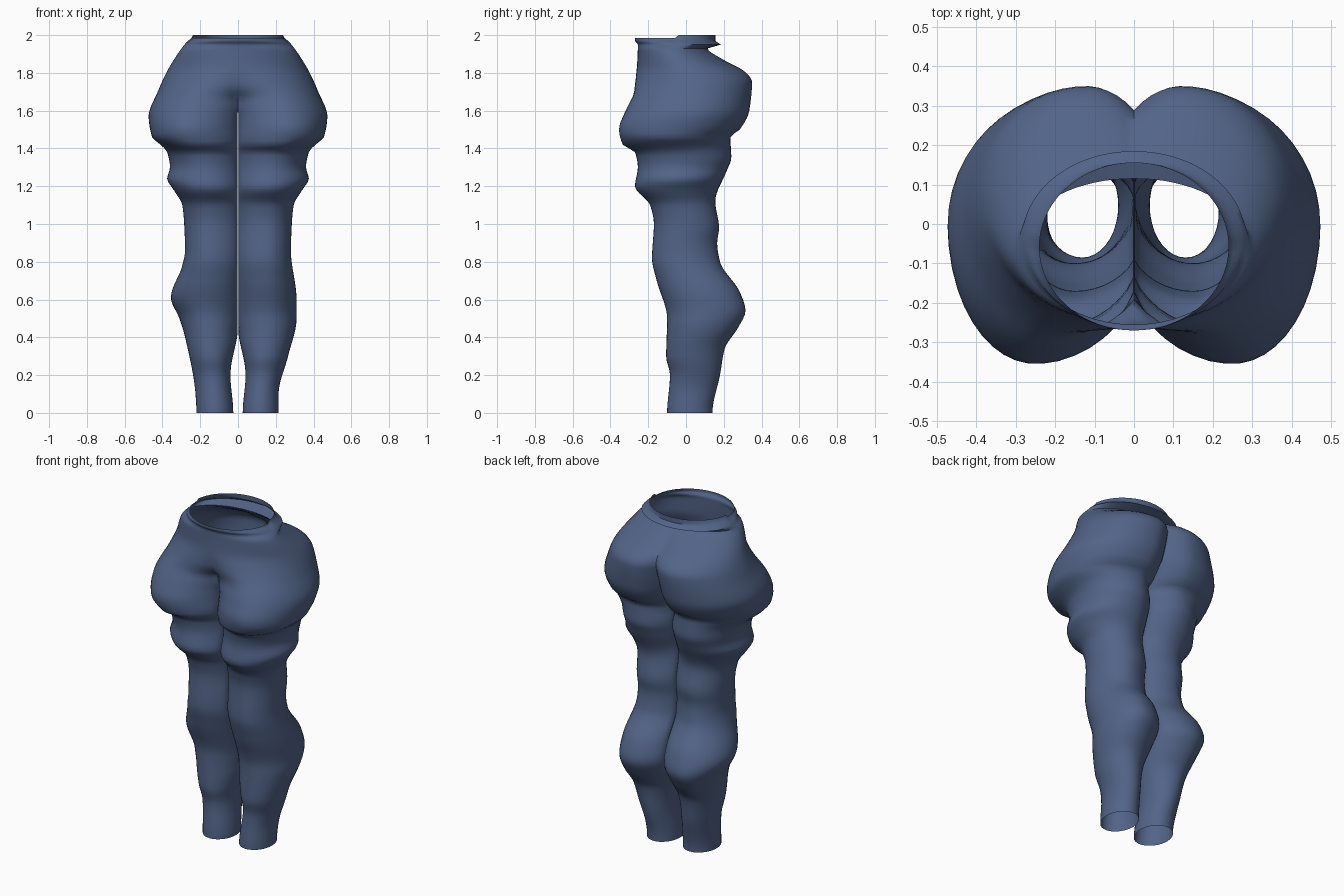
import bpy
import bmesh
import math

cube = bpy.data.objects.get("Cube")
if cube:
    bpy.data.objects.remove(cube)

# Outline curves: (height, offset) pairs in hundredths of a unit
OUTER_UPPER = [(86, 28), (100, 28.5), (110, 29.5), (118, 34), (124, 37.5), (130, 36),
               (138, 37.5), (142, 41), (146, 45.5), (157, 47.3), (170, 42.5), (180, 38),
               (190, 32), (196, 27.5), (200, 24)]
OUTER_LEFT = [(0, 21.5), (10, 21.5), (30, 26.5), (50, 31), (60, 31)] + OUTER_UPPER
OUTER_RIGHT = [(0, 22), (10, 22.5), (40, 28), (50, 31), (61, 35.5), (78, 29.5)] + OUTER_UPPER
FRONT = [(0, -10), (20, -8.5), (30, -10.5), (50, -10), (70, -15.5), (82, -18), (100, -17),
         (110, -19), (120, -27), (130, -25.5), (138, -27), (142, -33.5), (150, -35.5),
         (160, -32), (170, -27.5), (195, -25.5), (198, -27)]
BACK = [(0, 14), (20, 18), (34, 20.5), (45, 27.5), (54, 31.5), (64, 28.5), (80, 18),
        (90, 16.5), (98, 17.5), (112, 15.5), (128, 21.5), (135, 24), (146, 23.5),
        (150, 28.5), (160, 33.5), (175, 35), (180, 32), (188, 18), (193, 11.5),
        (195, 18.5), (197, 15.5), (200, 15.5)]

# Where each arc is deepest, and how far its inner side reaches
INNER_LEG = [(0, 2.5), (20, 4), (40, 0.5), (60, -3), (140, -3)]
INNER_FRONT = INNER_LEG + [(150, -3), (165, -8), (175, -28), (185, -32), (200, -24)]
INNER_BACK = INNER_LEG + [(160, -6), (175, -8), (188, -14), (194, -28), (200, -24)]
PEAK_FRONT = [(0, 12), (50, 15), (100, 15), (135, 19), (150, 25), (165, 22), (175, 10), (185, 0)]
PEAK_BACK = [(0, 12), (50, 17), (100, 14), (140, 16), (175, 12), (188, 8), (194, 0)]

ARC_STEPS = 18
WALL_STEPS = 4
CROTCH = 160


def sample(curve, height):
    """Smooth interpolation that never overshoots its control points."""
    if height >= curve[-1][0]:
        return curve[-1][1]
    slopes = [(b[1] - a[1]) / (b[0] - a[0]) for a, b in zip(curve, curve[1:])]

    def tangent(i):
        if i == 0 or i == len(slopes):
            return 0
        before, after = slopes[i - 1], slopes[i]
        return 2 * before * after / (before + after) if before * after > 0 else 0

    for i, (low, high) in enumerate(zip(curve, curve[1:])):
        if height <= high[0]:
            span = high[0] - low[0]
            t = (height - low[0]) / span
            blend = t * t * (3 - 2 * t)
            return (low[1] + (high[1] - low[1]) * blend
                    + span * tangent(i) * t * (1 - t) ** 2
                    - span * tangent(i + 1) * t * t * (1 - t))


def arc(height, outer, middle, depth_curve, peak_curve, inner_curve):
    """Half of a leg section, from the outer seam to the inner leg or centre line."""
    peak = sample(peak_curve, height)
    inner = sample(inner_curve, height)
    depth = sample(depth_curve, height) - middle
    end = math.pi if inner >= 0 else math.acos(-peak / (peak - inner))
    points = []
    for step in range(ARC_STEPS + 1):
        angle = end * step / ARC_STEPS
        reach = outer - peak if angle < math.pi / 2 else peak - inner
        points.append((max(0, peak + reach * math.cos(angle)),
                       middle + depth * math.sin(angle)))
    return points


def section(height, outer_curve):
    """Closed outline of one leg: front arc, inner wall, back arc."""
    outer = sample(outer_curve, height)
    middle = (sample(FRONT, height) + sample(BACK, height)) / 2
    front = arc(height, outer, middle, FRONT, PEAK_FRONT, INNER_FRONT)
    back = arc(height, outer, middle, BACK, PEAK_BACK, INNER_BACK)
    a, b = front[-1], back[-1]
    wall = [(a[0] + (b[0] - a[0]) * k / WALL_STEPS, a[1] + (b[1] - a[1]) * k / WALL_STEPS)
            for k in range(1, WALL_STEPS)]
    return front + wall + back[:0:-1]


def add_half(bm, side, outer_curve):
    """Loft one leg with its half of the hips, leaving the hips open at the centre."""
    heights = list(range(0, 190, 2)) + list(range(190, 201))
    rings = []
    for height in heights:
        ring = []
        for x, y in section(height, outer_curve):
            # the waistband dips slightly at the front
            dip = 1.5 * max(0, height - 195) / 5 if y < -5 else 0
            # thin gap between the legs below the crotch
            gap = 0.3 if height < CROTCH else 0
            ring.append(bm.verts.new((side * max(x, gap) / 100, y / 100, (height - dip) / 100)))
        rings.append(ring)
    count = len(rings[0])
    for height, low, high in zip(heights, rings, rings[1:]):
        for i in range(count):
            if height >= CROTCH and ARC_STEPS <= i < ARC_STEPS + WALL_STEPS:
                continue
            j = (i + 1) % count
            quad = [low[i], low[j], high[j], high[i]]
            bm.faces.new(quad if side < 0 else quad[::-1])


# Cloth colour
cloth = bpy.data.materials.new("denim blue")
cloth.use_nodes = True
colour = (0.085, 0.127, 0.245, 1)
cloth.diffuse_color = colour
cloth.node_tree.nodes["Principled BSDF"].inputs["Base Color"].default_value = colour

# Trousers: two legs welded along the centre seam
bm = bmesh.new()
add_half(bm, 1, OUTER_LEFT)
add_half(bm, -1, OUTER_RIGHT)
bmesh.ops.remove_doubles(bm, verts=bm.verts, dist=0.0005)
bmesh.ops.recalc_face_normals(bm, faces=bm.faces)
mesh = bpy.data.meshes.new("trousers")
bm.to_mesh(mesh)
bm.free()
mesh.materials.append(cloth)
trousers = bpy.data.objects.new("trousers", mesh)
bpy.context.collection.objects.link(trousers)
bpy.context.view_layer.objects.active = trousers
trousers.select_set(True)
bpy.ops.object.shade_smooth_by_angle(angle=math.radians(50))
